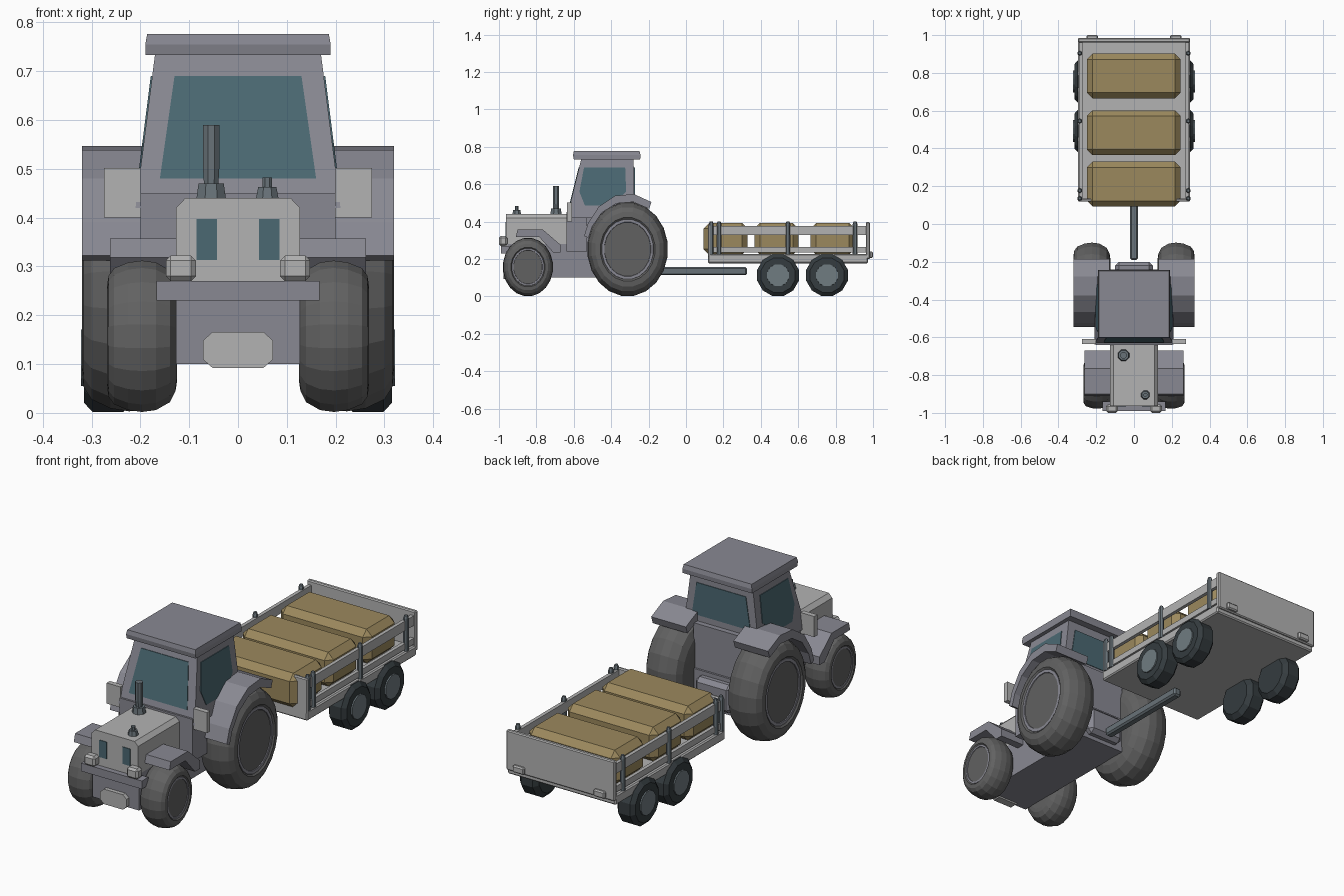
import bpy, bmesh, math
from mathutils import Vector

if "Cube" in bpy.data.objects:
    bpy.data.objects.remove(bpy.data.objects["Cube"])


def material(name, col):
    m = bpy.data.materials.new(name)
    m.diffuse_color = (*col, 1)
    m.use_nodes = True
    m.node_tree.nodes["Principled BSDF"].inputs["Base Color"].default_value = m.diffuse_color
    return m


PAINT = material("paint", (0.25, 0.25, 0.29))
TYRE = material("tyre", (0.12, 0.12, 0.12))
DARK = material("dark_tyre", (0.035, 0.045, 0.05))
HUB = material("hub", (0.16, 0.2, 0.22))
GLASS = material("glass", (0.07, 0.14, 0.17))
STRAW = material("straw", (0.33, 0.25, 0.11))
STEEL = material("steel", (0.14, 0.17, 0.19))
LIGHT = material("light_grey", (0.45, 0.45, 0.45))


def finish(name, bm, mat=None, mirror=False, bevel=0):
    bmesh.ops.recalc_face_normals(bm, faces=bm.faces)
    me = bpy.data.meshes.new(name)
    bm.to_mesh(me)
    bm.free()
    ob = bpy.data.objects.new(name, me)
    bpy.context.collection.objects.link(ob)
    if mat:
        me.materials.append(mat)
    if bevel:
        b = ob.modifiers.new("bevel", 'BEVEL')
        b.width, b.segments = bevel, 1
    if mirror:
        ob.modifiers.new("mirror", 'MIRROR')
    return ob


def box(name, x, y, z, mat=None, mirror=False, bevel=0):
    """Box from (min, max) pairs."""
    bm = bmesh.new()
    bmesh.ops.create_cube(bm, size=1)
    for v in bm.verts:
        v.co = [r[0] if c < 0 else r[1] for c, r in zip(v.co, (x, y, z))]
    return finish(name, bm, mat, mirror, bevel)


def prism(name, pts, direction, mat=None, mirror=False, bevel=0):
    """Flat outline of 3D points pushed along a direction."""
    bm = bmesh.new()
    f = bm.faces.new([bm.verts.new(p) for p in pts])
    r = bmesh.ops.extrude_face_region(bm, geom=[f], use_keep_orig=True)
    vs = [g for g in r['geom'] if isinstance(g, bmesh.types.BMVert)]
    bmesh.ops.translate(bm, verts=vs, vec=Vector(direction))
    return finish(name, bm, mat, mirror, bevel)


def loft(name, low, high, mat=None):
    """Tapered block; each end is (half width, y front, y back, z)."""
    bm = bmesh.new()
    rings = [[bm.verts.new(p) for p in ((-w, a, z), (w, a, z), (w, b, z), (-w, b, z))]
             for w, a, b, z in (low, high)]
    bm.faces.new(rings[0])
    bm.faces.new(rings[1])
    for i in range(4):
        j = (i + 1) % 4
        bm.faces.new((rings[0][i], rings[0][j], rings[1][j], rings[1][i]))
    return finish(name, bm, mat)


def lathe(name, prof, centre, n, axis='X', mat=None, mirror=False, sy=1):
    """Revolve (distance along axis, radius) points; the ends are capped."""
    bm = bmesh.new()
    rings = []
    for d, r in prof:
        ring = []
        for i in range(n):
            t = 2 * math.pi * (i + 0.5) / n
            a, b = r * math.cos(t), r * math.sin(t)
            p = (d, a * sy, b) if axis == 'X' else (a, b, d)
            ring.append(bm.verts.new(Vector(p) + Vector(centre)))
        rings.append(ring)
    for p, q in zip(rings, rings[1:]):
        for i in range(n):
            j = (i + 1) % n
            bm.faces.new((p[i], p[j], q[j], q[i]))
    bm.faces.new(rings[0])
    bm.faces.new(rings[-1])
    return finish(name, bm, mat, mirror)


# Tractor wheels: tyre and dished rim, scaled from one section
def tractor_wheel(name, x0, x1, r, y):
    w = x1 - x0
    tyre = [(0, .6), (.02, .72), (.1, .87), (.3, .975), (.5, 1), (.7, .975),
            (.9, .9), (.98, .8), (1, .68), (.95, .63)]
    rim = [(.93, .66), (.97, .64), (.97, .58), (.78, .52), (.72, .40), (.80, .38),
           (.80, .24), (.90, .22), (.90, .15)]
    for part, sec, mat in (("tyre", tyre, TYRE), ("rim", rim, PAINT)):
        lathe(name + "_" + part, [(x0 + w * a, r * b) for a, b in sec],
              (0, y, r), 20, 'X', mat, True, 0.858)


tractor_wheel("rear_wheel", .125, .32, .252, -.312)
tractor_wheel("front_wheel", .125, .268, .157, -.845)

# Chassis, lower cab and rear hitch
box("chassis", (-.127, .127), (-.955, -.24), (.1, .28), PAINT)
box("cab_step", (-.2, .2), (-.64, -.53), (.24, .45), PAINT)
box("cab_base", (-.135, .135), (-.6, -.25), (.2, .5), PAINT)
box("hitch_block", (-.1, .1), (-.26, -.2), (.12, .26), PAINT, bevel=.02)

# Cab and roof
loft("cab", (.21, -.638, -.275, .42), (.17, -.56, -.28, .735), PAINT)
loft("roof_lower", (.19, -.6, -.245, .733), (.19, -.604, -.243, .755), PAINT)
loft("roof_upper", (.19, -.604, -.243, .755), (.186, -.6, -.248, .776), PAINT)


def cab_x(z): return .21 - (z - .42) * .127


def front_y(z): return -.638 + (z - .42) * .248


# Windows
prism("windscreen", [(x, front_y(z), z) for x, z in
                     ((-.16, .48), (.16, .48), (.13, .69), (-.13, .69))], (0, -.003, 0), GLASS)
prism("rear_window", [(x, -.277, z) for x, z in
                      ((-.16, .53), (.16, .53), (.135, .69), (-.135, .69))], (0, .003, 0), GLASS)
prism("side_window", [(cab_x(z), y, z) for y, z in
                      ((-.54, .485), (-.57, .56), (-.545, .69), (-.325, .69), (-.32, .56), (-.40, .485))],
      (.003, 0, 0), GLASS, True)

# Rear fenders: curved band over the wheel
arc = [math.radians(a) for a in (58, 82, 106, 130, 152, 166)]
outline = [(.13, -.312 + .8 * .30 * math.cos(a), .25 + .30 * math.sin(a)) for a in arc]
outline += [(.13, -.312 + .84 * .257 * math.cos(a), .25 + .257 * math.sin(a)) for a in reversed(arc)]
prism("rear_fender", outline, (.19, 0, 0), PAINT, True)

# Front fenders: flat plate bent down behind the wheel
prism("front_fender", [(.115, y, z) for y, z in
                       ((-.91, .318), (-.90, .357), (-.765, .357), (-.67, .275), (-.67, .235),
                        (-.71, .235), (-.785, .318))], (.147, 0, 0), PAINT, True)

# Hood with chamfered top
prism("hood", [(x, -.963, z) for x, z in
               ((-.127, .26), (.127, .26), (.127, .42), (.108, .44), (-.108, .44), (-.127, .42))],
      (0, .335, 0), LIGHT)
box("headlight", (.043, .085), (-.966, -.95), (.313, .397), GLASS, True)
box("bumper", (-.167, .167), (-.99, -.94), (.23, .27), PAINT)
box("fog_light", (.086, .148), (-1, -.955), (.27, .322), LIGHT, True, .01)
prism("front_weight", [(x, -.975, z) for x, z in
                       ((-.052, .092), (.052, .092), (.072, .11), (.072, .148), (.052, .166),
                        (-.052, .166), (-.072, .148), (-.072, .11))], (0, .04, 0), LIGHT)
box("mirror", (.2, .275), (-.635, -.61), (.4, .502), LIGHT, True)

# Exhaust and air intake
lathe("exhaust", [(.43, .034), (.47, .028), (.47, .016), (.5, .018), (.59, .018)],
      (-.055, -.695, 0), 8, 'Z', STEEL)
lathe("air_intake", [(.43, .027), (.463, .02), (.463, .011), (.482, .011)],
      (.06, -.905, 0), 8, 'Z', STEEL)

# Drawbar
box("drawbar", (-.021, .021), (-.19, .326), (.113, .157), STEEL, bevel=.008)

# Trailer bed, end boards and side rails
box("trailer_bed", (-.297, .297), (.118, .973), (.177, .226), LIGHT, bevel=.006)
box("tailgate", (-.297, .297), (.962, .984), (.2, .397), LIGHT, bevel=.005)
box("front_board", (-.297, .297), (.118, .136), (.21, .385), LIGHT, bevel=.005)
for z0, z1 in ((.235, .265), (.328, .376)):
    box("side_rail", (.272, .29), (.118, .97), (z0, z1), LIGHT, True)
for y in (.135, .177, .545, .904):
    lathe("rail_post", [(.225, .013), (.385, .013), (.40, .008)], (.287, y, 0), 6, 'Z', STEEL, True)
box("tail_light", (.19, .252), (.98, 1), (.205, .24), LIGHT, True, .006)

# Straw bales with chamfered edges
for y in (.213, .485, .785):
    box("bale", (-.25, .247), (y - .12, y + .117), (.222, .392), STRAW, bevel=.03)

# Trailer wheels
for y in (.492, .754):
    lathe("trailer_tyre", [(.215, .06), (.215, .09), (.235, .115), (.298, .115), (.316, .095), (.316, .062)],
          (0, y, .113), 12, 'X', DARK, True)
    lathe("trailer_hub", [(.3, .062), (.322, .06)], (0, y, .113), 12, 'X', HUB, True)
